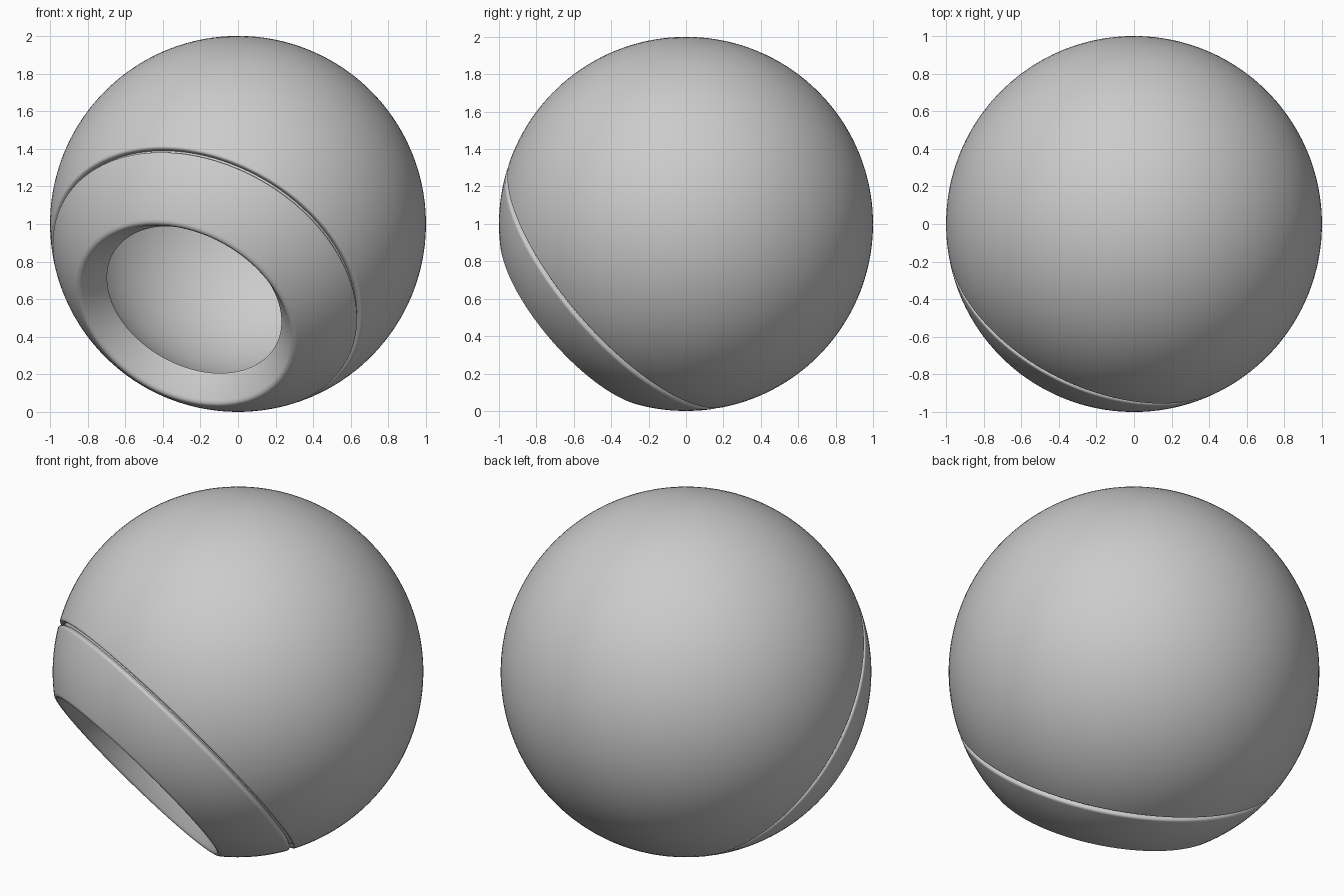
import bpy, bmesh
from math import sin, cos, radians, pi
from mathutils import Vector

if "Cube" in bpy.data.objects:
    bpy.data.objects.remove(bpy.data.objects["Cube"])

AXIS = Vector((-0.3536, -0.7071, -0.6124))   # direction the opening faces
OUTER, INNER = 1.0, 0.82                     # shell radii
SEGMENTS = 128


def pt(angle, radius):
    """Profile point at an angle (degrees) from the opening axis."""
    a = radians(angle)
    return Vector((radius * sin(a), 0, radius * cos(a)))


def arc(a0, a1, radius, n):
    return [pt(a0 + (a1 - a0) * i / n, radius) for i in range(n + 1)]


def fillet(a, corner, b, n=5):
    """Rounded corner as a quadratic curve."""
    return [a * (1 - t) ** 2 + corner * 2 * t * (1 - t) + b * t * t
            for t in (i / n for i in range(n + 1))]


# Outer skin from the back pole to the groove
profile = arc(180, 62.6, OUTER, 56)
# Narrow groove with softened lips
profile += fillet(pt(62.4, OUTER), pt(61.7, OUTER), pt(61.5, 0.988))
profile += [pt(61.4, 0.97), pt(60.5, 0.97)]
profile += fillet(pt(60.4, 0.988), pt(60.2, OUTER), pt(59.5, OUTER))
# Front ring band and rounded rim of the opening
profile += arc(59.2, 39.4, OUTER, 12)
profile += fillet(pt(39, OUTER), pt(37.4, OUTER), pt(37.3, 0.97))
# Opening wall, then the hollow interior back to the pole
profile += fillet(pt(36.9, 0.835), pt(36.8, INNER), pt(37.8, INNER), 3)
profile += arc(39, 180, INNER, 56)

# Revolve the profile into a hollow shell
bm = bmesh.new()
verts = [bm.verts.new(p) for p in profile]
edges = [bm.edges.new(pair) for pair in zip(verts, verts[1:])]
bmesh.ops.spin(bm, geom=verts + edges, cent=(0, 0, 0), axis=(0, 0, 1),
               angle=2 * pi, steps=SEGMENTS, use_duplicate=False)
bmesh.ops.remove_doubles(bm, verts=bm.verts, dist=1e-4)
bmesh.ops.recalc_face_normals(bm, faces=bm.faces)

# Tilt the opening toward the front, low and left, and rest on the ground
bm.transform(AXIS.to_track_quat('Z', 'Y').to_matrix().to_4x4())
bmesh.ops.translate(bm, verts=bm.verts, vec=(0, 0, OUTER))

mesh = bpy.data.meshes.new("hollow_sphere_shell")
bm.to_mesh(mesh)
bm.free()
shell = bpy.data.objects.new("hollow_sphere_shell", mesh)
bpy.context.collection.objects.link(shell)
bpy.context.view_layer.objects.active = shell
shell.select_set(True)
bpy.ops.object.shade_smooth_by_angle(angle=radians(50))
